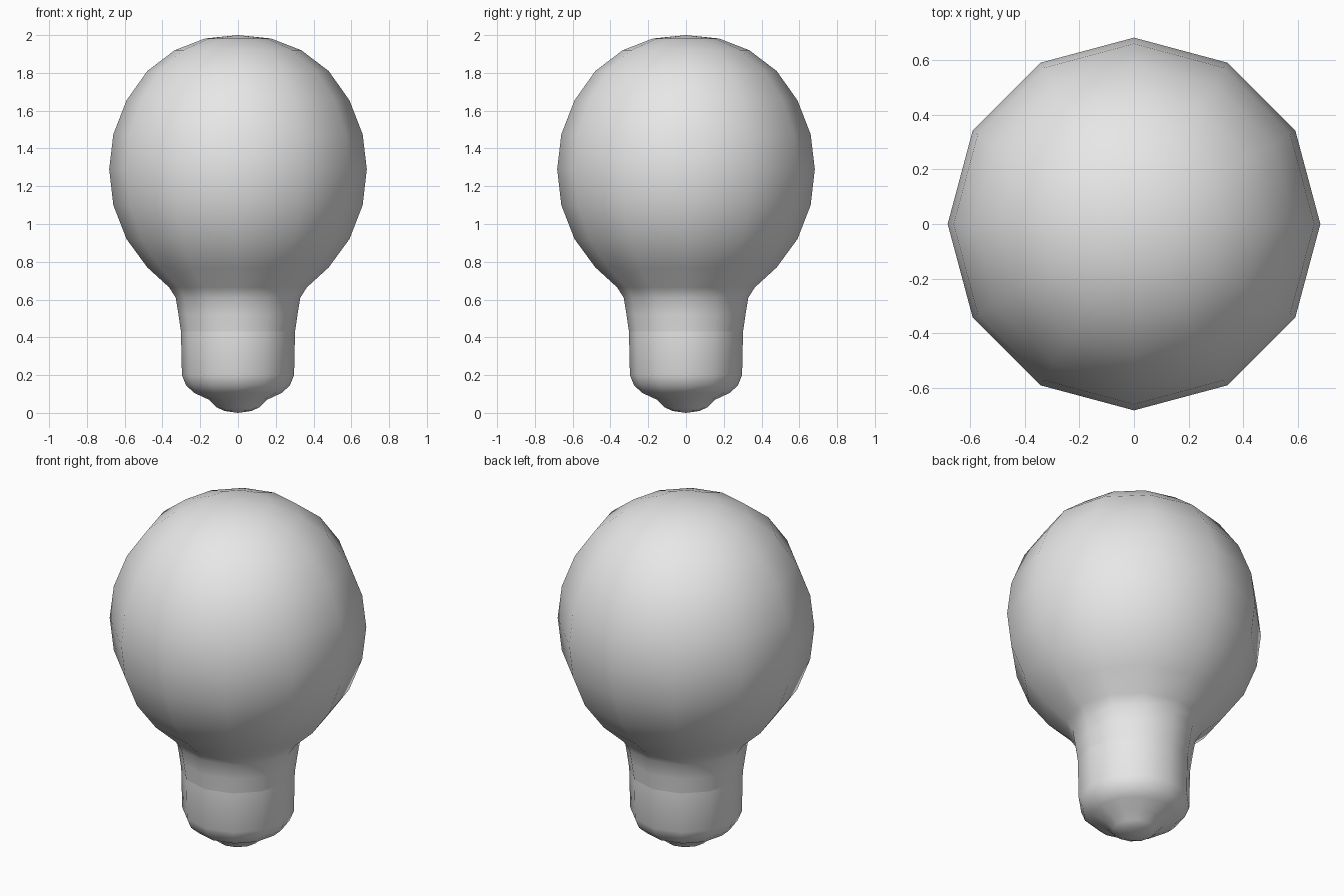
import bpy
import bmesh
from math import cos, sin, tau

cube = bpy.data.objects.get("Cube")
if cube:
    bpy.data.objects.remove(cube, do_unlink=True)

SIDES = 12

grey = bpy.data.materials.new("plain grey")
grey.use_nodes = True
COLOUR = (0.8, 0.8, 0.8, 1)
grey.diffuse_color = COLOUR
grey.node_tree.nodes["Principled BSDF"].inputs["Base Color"].default_value = COLOUR


def lathe(name, profile):
    """Turn a (radius, height) profile round z; radius 0 makes a pole."""
    bm = bmesh.new()
    rings = []
    for r, z in profile:
        count = SIDES if r else 1
        rings.append([bm.verts.new((r * cos(tau * i / SIDES), r * sin(tau * i / SIDES), z))
                      for i in range(count)])
    for a, b in zip(rings, rings[1:]):
        for i in range(SIDES):
            j = (i + 1) % SIDES
            corners = [a[i % len(a)], a[j % len(a)], b[j % len(b)], b[i % len(b)]]
            bm.faces.new(list(dict.fromkeys(corners)))
    for f in bm.faces:
        f.smooth = True
    mesh = bpy.data.meshes.new(name)
    bm.to_mesh(mesh)
    bm.free()
    mesh.materials.append(grey)
    obj = bpy.data.objects.new(name, mesh)
    bpy.context.collection.objects.link(obj)
    return obj


# Screw base with its rounded contact tip
lathe("screw_base", [(0, 0.0), (0.07, 0.01), (0.115, 0.03), (0.155, 0.07), (0.23, 0.105),
                     (0.275, 0.145), (0.297, 0.2), (0.302, 0.43)])

# Glass bulb with its flared neck
lathe("glass_bulb", [(0.302, 0.43), (0.315, 0.52), (0.33, 0.61), (0.365, 0.665),
                     (0.48, 0.77), (0.59, 0.92), (0.66, 1.1), (0.682, 1.29),
                     (0.66, 1.475), (0.59, 1.655), (0.48, 1.81), (0.335, 1.92),
                     (0.175, 1.982), (0, 2.0)])
